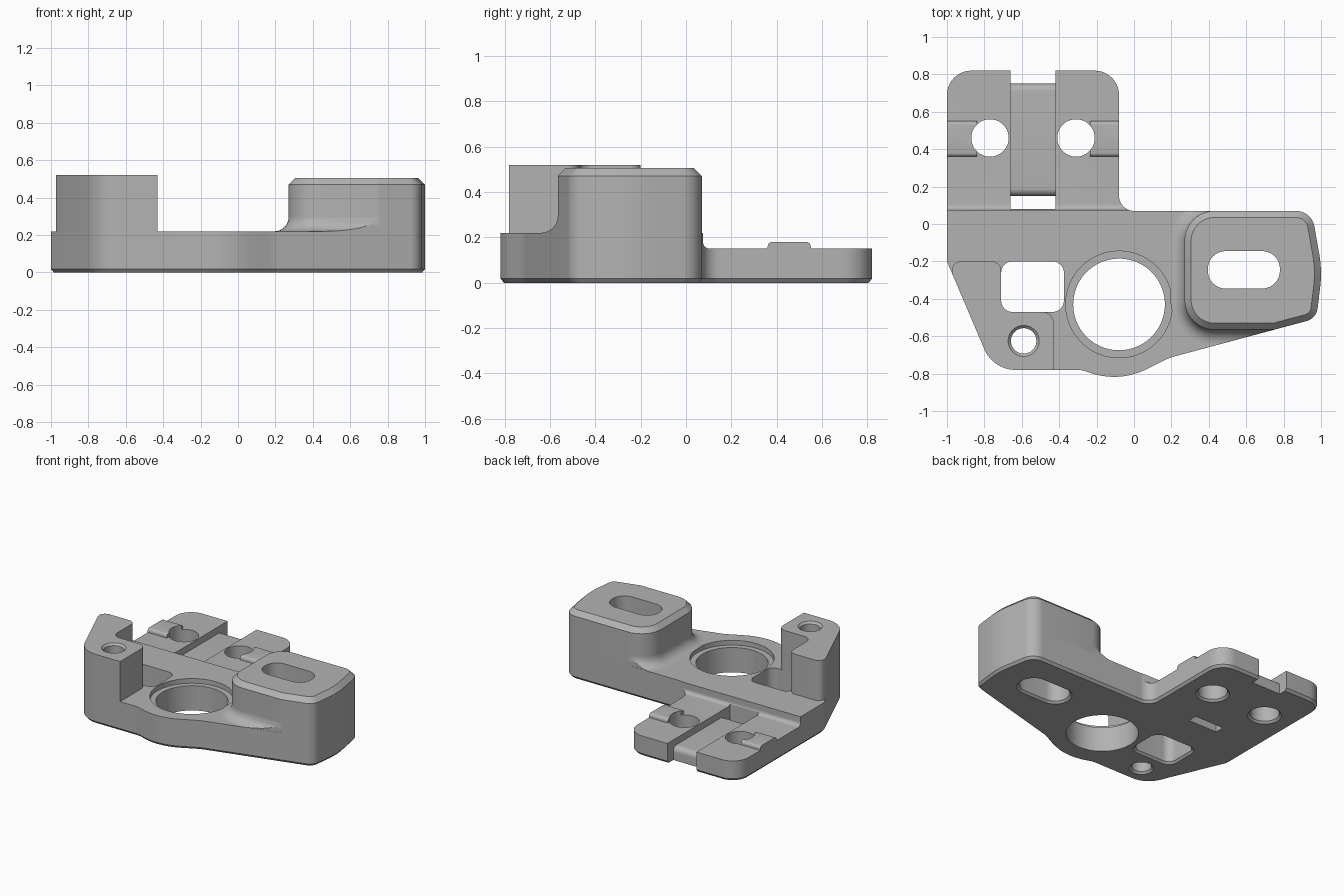
import bpy, bmesh, math
from mathutils import Vector

cube = bpy.data.objects.get("Cube")
if cube:
    bpy.data.objects.remove(cube, do_unlink=True)

grey = bpy.data.materials.new("plain grey")
grey.use_nodes = True
grey.diffuse_color = (0.45, 0.45, 0.45, 1)
grey.node_tree.nodes["Principled BSDF"].inputs["Base Color"].default_value = grey.diffuse_color


def rounded(corners, steps=10):
    """Counter-clockwise outline from (x, y, radius) corners."""
    pts, n = [], len(corners)
    for i, (x, y, *r) in enumerate(corners):
        p = Vector((x, y))
        if not r:
            pts.append(p)
            continue
        a = (Vector(corners[i - 1][:2]) - p).normalized()
        b = (Vector(corners[(i + 1) % n][:2]) - p).normalized()
        half = a.angle(b) / 2
        centre = p + (a + b).normalized() * r[0] / math.sin(half)
        t = r[0] / math.tan(half)
        start, end = p + a * t - centre, p + b * t - centre
        sweep = math.pi - 2 * half
        sign = 1 if start.cross(end) > 0 else -1
        for k in range(steps + 1):
            ang = sign * sweep * k / steps
            c, s = math.cos(ang), math.sin(ang)
            pts.append(centre + Vector((start.x * c - start.y * s, start.x * s + start.y * c)))
    area = sum(pts[i - 1].cross(pts[i]) for i in range(len(pts)))
    return pts if area > 0 else pts[::-1]


def circle(x, y, r, n=64):
    return [Vector((x + r * math.cos(math.tau * k / n), y + r * math.sin(math.tau * k / n)))
            for k in range(n)]


def offset(pts, d):
    out = []
    for i, p in enumerate(pts):
        a = (p - pts[i - 1]).normalized()
        b = (pts[(i + 1) % len(pts)] - p).normalized()
        na, nb = Vector((a.y, -a.x)), Vector((b.y, -b.x))
        out.append(p + (na + nb) * d / (1 + na.dot(nb)))
    return out


def solid(name, pts, rings, along_x=False):
    """Stack offset copies of an outline; rings are (offset, height)."""
    bm = bmesh.new()
    loops = []
    for d, h in rings:
        loops.append([bm.verts.new((h, p.x, p.y) if along_x else (p.x, p.y, h))
                      for p in offset(pts, d)])
    n = len(pts)
    for lo, hi in zip(loops, loops[1:]):
        for i in range(n):
            j = (i + 1) % n
            bm.faces.new((lo[i], lo[j], hi[j], hi[i]))
    bm.faces.new(loops[0][::-1])
    bm.faces.new(loops[-1])
    bmesh.ops.recalc_face_normals(bm, faces=bm.faces)
    mesh = bpy.data.meshes.new(name)
    bm.to_mesh(mesh)
    bm.free()
    mesh.materials.append(grey)
    ob = bpy.data.objects.new(name, mesh)
    bpy.context.collection.objects.link(ob)
    return ob


def carve(ob, cutters, operation='DIFFERENCE'):
    for c in cutters:
        m = ob.modifiers.new("cut", 'BOOLEAN')
        m.operation, m.solver, m.object = operation, 'EXACT', c
    bpy.context.view_layer.update()
    deps = bpy.context.evaluated_depsgraph_get()
    mesh = bpy.data.meshes.new_from_object(ob.evaluated_get(deps))
    ob.modifiers.clear()
    ob.data = mesh


def through(name, pts, top=0.7):
    """Hole cutter with a small chamfer at the underside."""
    return solid(name, pts, [(0.025, -0.01), (0, 0.015), (0, top)])


# Outlines shared by the plate, post and boss
outer_end = [(0.975, -0.505, 0.08), (1.006, -0.25, 0.6), (0.95, 0.07, 0.1)]
plate_outline = rounded([
    (-1, 0.82, 0.13), (-1, -0.2, 0.05), (-0.753, -0.78, 0.18), (-0.28, -0.78, 0.15),
    (-0.08, -0.85, 0.39), (0.19, -0.715, 0.3), *outer_end,
    (-0.08, 0.07, 0.08), (-0.08, 0.82, 0.13)])
boss_outline = rounded([(0.27, 0.07, 0.16), (0.27, -0.565, 0.16), (0.75, -0.565, 0.1), *outer_end])
post_outline = rounded([
    (-1, -0.2, 0.05), (-0.753, -0.78, 0.18), (-0.43, -0.78), (-0.43, -0.47, 0.06),
    (-0.71, -0.47, 0.06), (-0.71, -0.2, 0.05)])

# Main bodies
plate = solid("base_plate", plate_outline, [(-0.015, 0), (0, 0.018), (0, 0.22)])
boss = solid("slotted_boss", boss_outline, [(0, 0.22), (0, 0.47), (-0.035, 0.505)])
post = solid("corner_post", post_outline, [(0, 0.22), (0, 0.52)])

# Concave fillet where the boss meets the plate
R = 0.075
sweep = [math.pi / 2 * k / 8 for k in range(9)]
fillet = solid("boss_fillet", boss_outline,
               [(R * (1 - math.sin(a)), 0.22 + R * (1 - math.cos(a))) for a in sweep])
trim = solid("fillet_trim", plate_outline, [(-0.001, 0.1), (-0.001, 0.6)])
carve(fillet, [trim], 'INTERSECT')

# Cutters
step = solid("tongue_step", rounded([(0.075, 0.4), (0.075, 0.15, 0.03), (0.95, 0.15), (0.95, 0.4)]),
             [(0, -1.2), (0, 0.2)], True)
groove = solid("tongue_groove", rounded([
    (0.08, -0.1), (0.15, -0.1), (0.15, 0.1, 0.04), (0.75, 0.1, 0.04), (0.75, -0.1),
    (0.9, -0.1), (0.9, 0.3), (0.08, 0.3)]), [(0, -0.66), (0, -0.42)], True)
bore = solid("bearing_bore", circle(-0.08, -0.43, 0.245, 96),
             [(0, -0.1), (0, 0.185), (0.04, 0.185), (0.04, 0.4)])
window = through("window_cut", rounded([
    (-0.71, -0.2, 0.06), (-0.71, -0.47, 0.06), (-0.375, -0.47, 0.06), (-0.375, -0.2, 0.06)]), 0.4)
slot = through("slot_cut", rounded([
    (0.395, -0.145, 0.095), (0.395, -0.345, 0.095), (0.78, -0.345, 0.095), (0.78, -0.145, 0.095)]))
post_hole = solid("post_hole", circle(-0.59, -0.625, 0.068),
                  [(0.025, -0.01), (0, 0.015), (0, 0.505), (0.025, 0.53)])
bolt_holes = [through("bolt_hole", circle(x, 0.46, 0.1)) for x in (-0.77, -0.31)]

carve(plate, [step, groove, bore, window, slot, post_hole, *bolt_holes])
carve(boss, [slot])
carve(fillet, [slot])
carve(post, [post_hole])

# Raised keys beside the bolt holes
key_profile = rounded([(0.36, 0.15), (0.55, 0.15), (0.55, 0.18, 0.02), (0.36, 0.18, 0.02)], 4)
keys = []
for name, x0, x1, hole in (("right_key", -1, -0.84, bolt_holes[0]),
                           ("left_key", -0.235, -0.08, bolt_holes[1])):
    key = solid(name, key_profile, [(0, x0), (0, x1)], True)
    carve(key, [hole])
    keys.append(key)

for c in [trim, step, groove, bore, window, slot, post_hole, *bolt_holes]:
    bpy.data.objects.remove(c, do_unlink=True)

# Smooth curved walls, keep edges sharp
bpy.ops.object.select_all(action='DESELECT')
for ob in [plate, boss, post, fillet, *keys]:
    ob.select_set(True)
    bpy.context.view_layer.objects.active = ob
bpy.ops.object.shade_smooth_by_angle(angle=math.radians(30))
